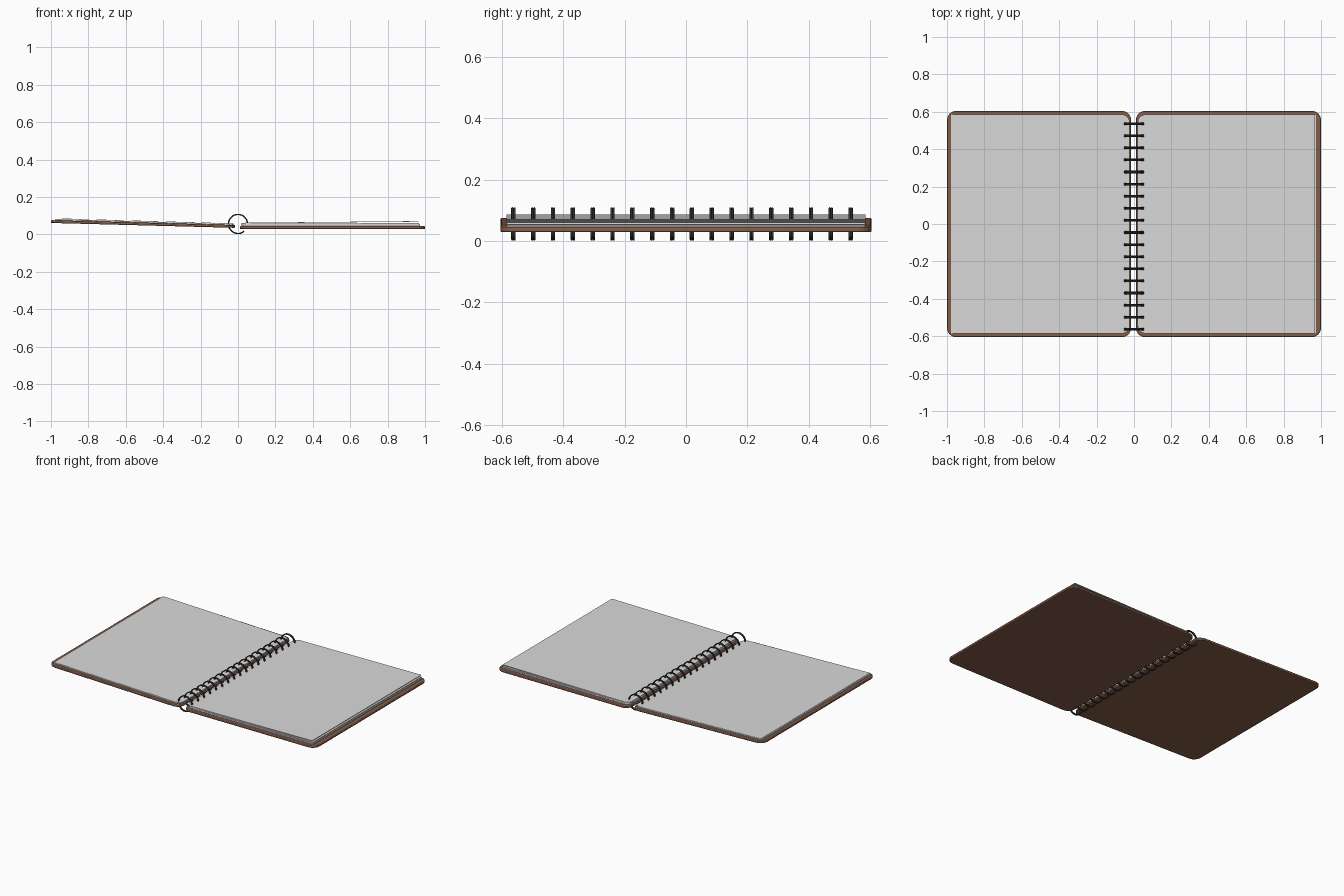
import bpy, bmesh, math

cube = bpy.data.objects.get("Cube")
if cube:
    bpy.data.objects.remove(cube, do_unlink=True)


def material(name, rgb, rough=0.6):
    m = bpy.data.materials.new(name)
    m.use_nodes = True
    m.diffuse_color = (*rgb, 1)
    bsdf = m.node_tree.nodes["Principled BSDF"]
    bsdf.inputs["Base Color"].default_value = (*rgb, 1)
    bsdf.inputs["Roughness"].default_value = rough
    return m


LEATHER = material("brown cover", (0.23, 0.11, 0.065))
PAPER = material("pale grey paper", (0.7, 0.7, 0.7))
WIRE = material("dark wire", (0.035, 0.038, 0.042))


def link(name, mesh, mat):
    obj = bpy.data.objects.new(name, mesh)
    bpy.context.collection.objects.link(obj)
    mesh.materials.clear()
    mesh.materials.append(mat)
    bpy.ops.object.select_all(action='DESELECT')
    obj.select_set(True)
    bpy.context.view_layer.objects.active = obj
    return obj


def outline(inner, outer, half, r_in, r_out, steps=6):
    """Rectangle with separately rounded spine and fore-edge corners."""
    corners = [(outer - r_out, half - r_out, r_out, 0),
               (inner + r_in, half - r_in, r_in, 90),
               (inner + r_in, r_in - half, r_in, 180),
               (outer - r_out, r_out - half, r_out, 270)]
    pts = []
    for cx, cy, r, start in corners:
        for i in range(steps + 1):
            a = math.radians(start + 90 * i / steps)
            pts.append((cx + r * math.cos(a), cy + r * math.sin(a)))
    return pts


def slab(name, side, inner, outer, half, radii, z_in, z_out, thick, mat, bevel=0.0):
    """Thin sheet running out from the spine, rising from z_in to z_out."""
    bm = bmesh.new()
    verts = []
    for x, y in outline(inner, outer, half, *radii):
        t = (x - inner) / (outer - inner)
        verts.append(bm.verts.new((side * x, y, z_in + (z_out - z_in) * t)))
    face = bm.faces.new(verts)
    top = bmesh.ops.extrude_face_region(bm, geom=[face])["geom"]
    moved = [v for v in top if isinstance(v, bmesh.types.BMVert)]
    bmesh.ops.translate(bm, verts=moved, vec=(0, 0, thick))
    bmesh.ops.recalc_face_normals(bm, faces=bm.faces)
    mesh = bpy.data.meshes.new(name)
    bm.to_mesh(mesh)
    bm.free()
    obj = link(name, mesh, mat)
    if bevel:
        mod = obj.modifiers.new("soft edge", 'BEVEL')
        mod.width = bevel
        mod.segments = 2
        mod.limit_method = 'ANGLE'
    bpy.ops.object.shade_smooth_by_angle(angle=math.radians(35))


# Covers: the right half lies flat, the left half rises outwards
COVER_R = (0.05, 0.05)
slab("cover_flat", 1, 0.01, 1.0, 0.605, COVER_R, 0.029, 0.029, 0.015, LEATHER, 0.004)
slab("cover_raised", -1, 0.015, 1.0, 0.605, COVER_R, 0.035, 0.061, 0.015, LEATHER, 0.004)

# Page stacks: a lower block, a middle block and a slightly lifted top sheet
PAGE_R = (0.04, 0.003)
layers = [("lower_pages", 0.972, 0.0, 0.0, 0.007),
          ("middle_pages", 0.969, 0.0075, 0.009, 0.006),
          ("top_sheet", 0.965, 0.014, 0.023, 0.003)]
for name, outer, lift_in, lift_out, thick in layers:
    slab(name + "_flat", 1, 0.02, outer, 0.585, PAGE_R,
         0.045 + lift_in, 0.045 + lift_out, thick, PAPER)
    slab(name + "_raised", -1, 0.024, outer + 0.006, 0.585, PAGE_R,
         0.0502 + lift_in * 0.5, 0.0752 + lift_out * 0.4, thick * 0.5, PAPER)

# Wire binding: eighteen twin loops, each open on one side
COUNT, FIRST, PITCH = 18, -0.563, 0.0647
RADIUS, WIRE_R, CENTRE = 0.051, 0.0036, 0.0556
curve = bpy.data.curves.new("binding_path", 'CURVE')
curve.dimensions = '3D'
curve.bevel_depth = WIRE_R
curve.bevel_resolution = 2
curve.use_fill_caps = True
STEPS = 30
for n in range(COUNT):
    for offset in (-0.0035, 0.0035):
        y = FIRST + n * PITCH + offset
        loop = curve.splines.new('POLY')
        loop.points.add(STEPS)
        for i, p in enumerate(loop.points):
            a = math.radians(-4 + 314 * i / STEPS)
            p.co = (RADIUS * math.cos(a), y, CENTRE + RADIUS * math.sin(a), 1)
helper = bpy.data.objects.new("binding_path", curve)
bpy.context.collection.objects.link(helper)
bpy.context.view_layer.update()
rings = bpy.data.meshes.new_from_object(
    helper.evaluated_get(bpy.context.evaluated_depsgraph_get()))
bpy.data.objects.remove(helper, do_unlink=True)
link("wire_rings", rings, WIRE)
bpy.ops.object.shade_smooth_by_angle(angle=math.radians(50))
